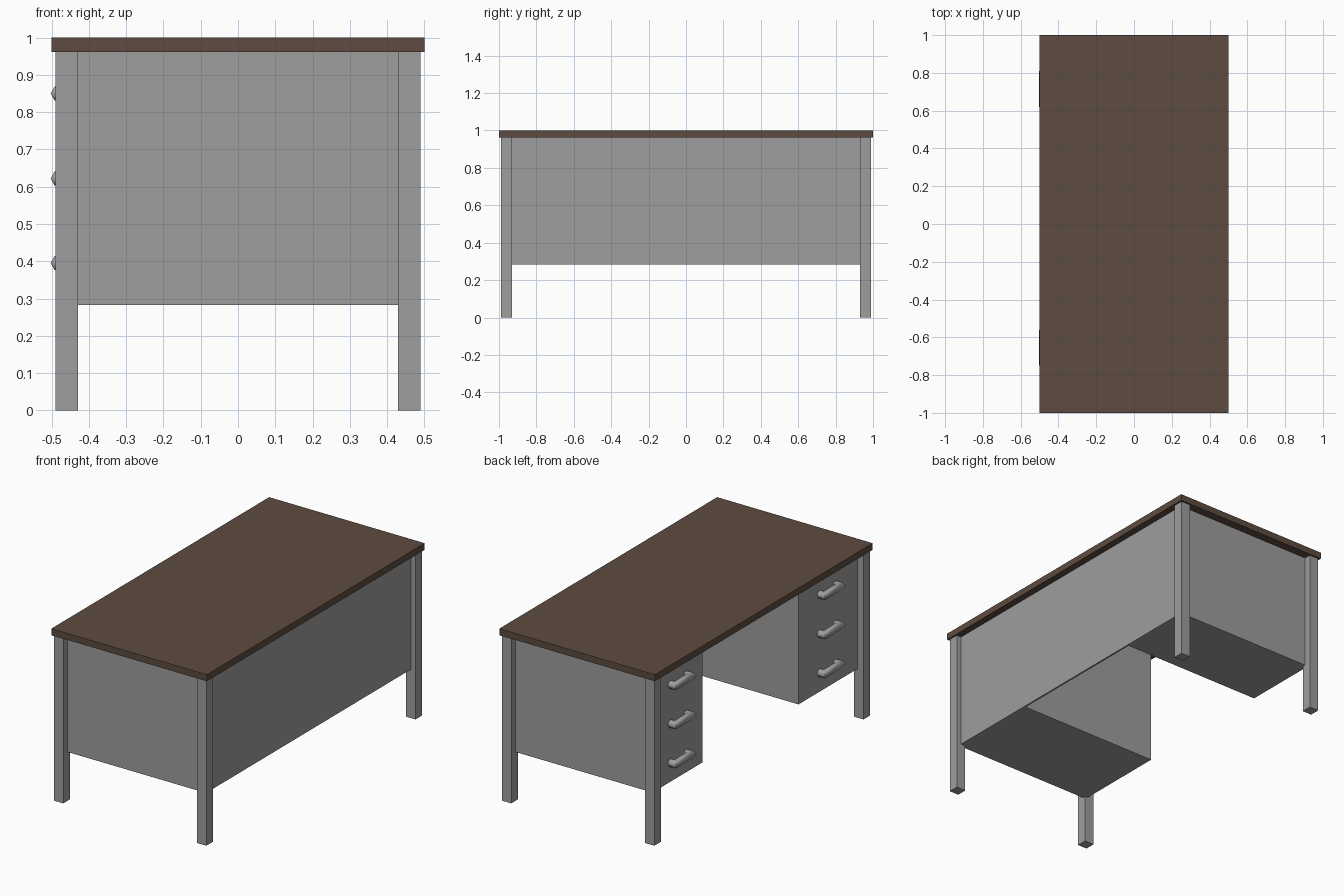
import bpy, bmesh, math

if "Cube" in bpy.data.objects:
    bpy.data.objects.remove(bpy.data.objects["Cube"])

def material(name, rgb):
    m = bpy.data.materials.new(name)
    m.diffuse_color = (*rgb, 1)
    m.use_nodes = True
    m.node_tree.nodes["Principled BSDF"].inputs["Base Color"].default_value = m.diffuse_color
    return m

BROWN = material("dark_brown_wood", (0.11, 0.072, 0.05))
GREY = material("grey_metal", (0.34, 0.34, 0.34))

def finish(bm, name, mat):
    bmesh.ops.recalc_face_normals(bm, faces=bm.faces[:])
    me = bpy.data.meshes.new(name)
    bm.to_mesh(me)
    bm.free()
    me.materials.append(mat)
    ob = bpy.data.objects.new(name, me)
    bpy.context.collection.objects.link(ob)
    return ob

def prism(name, outline, z0, z1, mat):
    bm = bmesh.new()
    base = bm.faces.new([bm.verts.new((x, y, z0)) for x, y in outline])
    ext = bmesh.ops.extrude_face_region(bm, geom=[base], use_keep_orig=True)
    top = [v for v in ext["geom"] if isinstance(v, bmesh.types.BMVert)]
    bmesh.ops.translate(bm, verts=top, vec=(0, 0, z1 - z0))
    return finish(bm, name, mat)

def rect(cx, cy, hx, hy):
    return [(cx - hx, cy - hy), (cx + hx, cy - hy), (cx + hx, cy + hy), (cx - hx, cy + hy)]

def handle(name, yc, zc, r=0.022, half=0.073, x_in=-0.44, x_out=-0.481):
    # U-shaped hexagonal bar with mitred corners
    bm = bmesh.new()
    rings = []
    for side, x, mitre in ((1, x_in, 0), (1, x_out, 1), (-1, x_out, 1), (-1, x_in, 0)):
        ring = []
        for k in range(6):
            a, b = r * math.cos(k * math.pi / 3), r * math.sin(k * math.pi / 3)
            ring.append(bm.verts.new((x - a * mitre, yc + side * (half + a), zc + b)))
        rings.append(ring)
    for p, q in zip(rings, rings[1:]):
        for k in range(6):
            n = (k + 1) % 6
            bm.faces.new((p[k], p[n], q[n], q[k]))
    bm.faces.new(rings[0])
    bm.faces.new(rings[-1])
    ob = finish(bm, name, GREY)
    bpy.ops.object.select_all(action='DESELECT')
    ob.select_set(True)
    bpy.context.view_layer.objects.active = ob
    bpy.ops.object.shade_smooth_by_angle(angle=math.radians(65))

# Table top
prism("table_top", rect(0, 0, 0.5, 1.0), 0.962, 1.0, BROWN)

# Body: two pedestals joined by a thin panel, open knee space on the -x side
prism("pedestal_body", [(-0.45, -0.95), (0.46, -0.95), (0.46, 0.95), (-0.45, 0.95),
                        (-0.45, 0.49), (0.45, 0.49), (0.45, -0.39), (-0.45, -0.39)],
      0.283, 0.962, GREY)

# Corner legs
for sx, xn in ((-1, "left"), (1, "right")):
    for sy, yn in ((-1, "front"), (1, "back")):
        prism(f"{yn}_{xn}_leg", rect(sx * 0.46, sy * 0.96, 0.03, 0.03), 0, 0.962, GREY)

# Drawer handles, three per pedestal
for yc, side in ((-0.655, "front"), (0.715, "back")):
    for zc, level in ((0.85, "top"), (0.622, "middle"), (0.395, "bottom")):
        handle(f"{side}_{level}_drawer_handle", yc, zc)
